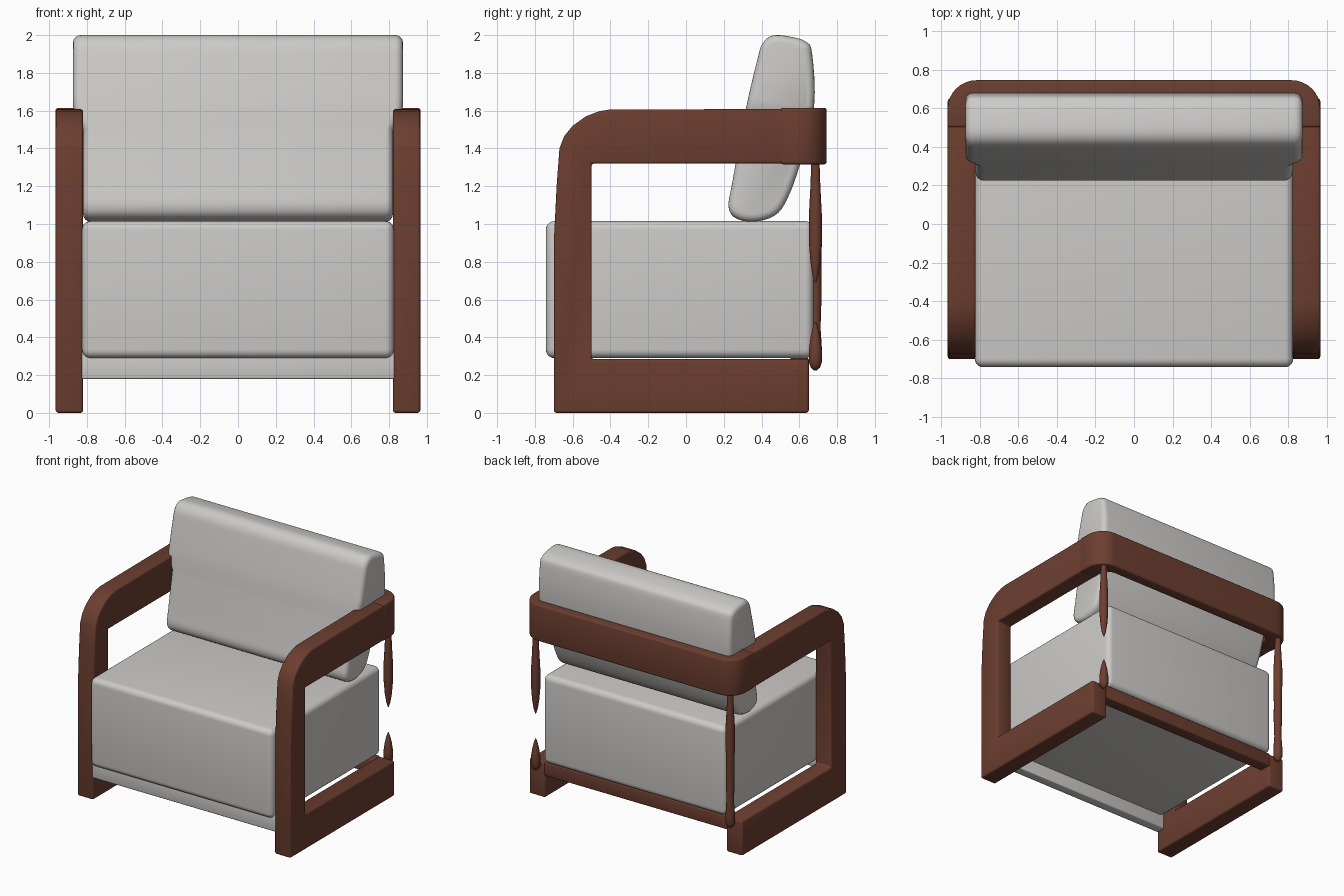
import bpy, bmesh, math
from mathutils import Vector

if "Cube" in bpy.data.objects:
    bpy.data.objects.remove(bpy.data.objects["Cube"])


def material(name, rgb):
    m = bpy.data.materials.new(name)
    m.diffuse_color = (*rgb, 1)
    m.use_nodes = True
    m.node_tree.nodes["Principled BSDF"].inputs["Base Color"].default_value = m.diffuse_color
    return m


WOOD = material("brown wood", (0.15, 0.048, 0.029))
FABRIC = material("light grey fabric", (0.61, 0.595, 0.575))


def finish(bm, name, mat, angle=35):
    bmesh.ops.recalc_face_normals(bm, faces=bm.faces)
    me = bpy.data.meshes.new(name)
    bm.to_mesh(me)
    bm.free()
    me.materials.append(mat)
    ob = bpy.data.objects.new(name, me)
    bpy.context.collection.objects.link(ob)
    bpy.ops.object.select_all(action='DESELECT')
    ob.select_set(True)
    bpy.context.view_layer.objects.active = ob
    bpy.ops.object.shade_smooth_by_angle(angle=math.radians(angle))
    return ob


def prism(pts, axis, lo, hi, bevel, segs=3, min_angle=40):
    """Extrude a 2D outline along x or z and round its sharp edges."""
    bm = bmesh.new()

    def ring(t):
        return [bm.verts.new((t, p, q) if axis == 'x' else (p, q, t)) for p, q in pts]
    a, b = ring(lo), ring(hi)
    bm.faces.new(a)
    bm.faces.new(b)
    for i in range(len(pts)):
        j = (i + 1) % len(pts)
        bm.faces.new((a[i], a[j], b[j], b[i]))
    bmesh.ops.recalc_face_normals(bm, faces=bm.faces)
    sharp = [e for e in bm.edges if e.calc_face_angle(0) > math.radians(min_angle)]
    bmesh.ops.bevel(bm, geom=sharp, offset=bevel, segments=segs, profile=0.5,
                    affect='EDGES', clamp_overlap=False)
    return bm


def rect(x0, x1, y0, y1):
    return [(x0, y0), (x1, y0), (x1, y1), (x0, y1)]


def smooth_loop(pts, n=4):
    """Closed Catmull-Rom curve through the points."""
    out, k = [], len(pts)
    for i in range(k):
        p0, p1, p2, p3 = (Vector(pts[(i + d) % k]) for d in (-1, 0, 1, 2))
        for s in range(n):
            t = s / n
            out.append(tuple(0.5 * (2 * p1 + (p2 - p0) * t + (2 * p0 - 5 * p1 + 4 * p2 - p3) * t * t
                                    + (3 * p1 - p0 - 3 * p2 + p3) * t ** 3)))
    return out


# Side frames: base, front post and arm in one C-shaped outline
side = [(-0.70, 0), (0.65, 0), (0.65, 0.285), (-0.50, 0.285), (-0.50, 1.32), (0.60, 1.32),
        (0.60, 1.61), (-0.41, 1.605), (-0.46, 1.597), (-0.53, 1.57), (-0.60, 1.52),
        (-0.645, 1.465), (-0.67, 1.40), (-0.685, 1.20), (-0.70, 0.90)]
for label, lo, hi in (("right", 0.82, 0.965), ("left", -0.965, -0.82)):
    finish(prism(side, 'x', lo, hi, 0.014), label + "_side_frame", WOOD)

# Back rail wrapping round both rear corners
half = [(0.822, 0.50), (0.966, 0.50)]
for i in range(9):
    a = math.radians(90 * i / 8)
    half.append((0.816 + 0.15 * math.cos(a), 0.595 + 0.15 * math.sin(a)))
inner = [(0.75 + 0.072 * math.cos(math.radians(a)), 0.578 + 0.072 * math.sin(math.radians(a)))
         for a in (90, 67, 45, 22, 0)]
outline = half + [(-x, y) for x, y in reversed(half)]
outline += [(-x, y) for x, y in reversed(inner)] + inner
finish(prism(outline, 'z', 1.316, 1.615, 0.014), "back_rail", WOOD)

# Lower rails under the seat
finish(prism(rect(0.55, 0.65, 0.18, 0.29), 'x', -0.83, 0.83, 0.008), "rear_base_rail", WOOD)
finish(prism(rect(-0.70, -0.62, 0.18, 0.32), 'x', -0.83, 0.83, 0.008), "front_panel", FABRIC)

# Seat cushion
finish(prism(rect(-0.742, 0.675, 0.29, 1.015), 'x', -0.825, 0.825, 0.045, 5),
       "seat_cushion", FABRIC)

# Back cushion: leaning rounded profile, a little wider above the arms
profile = smooth_loop([(0.225, 1.09), (0.245, 1.22), (0.315, 1.60), (0.375, 1.86), (0.405, 1.955),
                       (0.46, 1.998), (0.55, 1.992), (0.635, 1.965), (0.668, 1.90), (0.678, 1.62),
                       (0.605, 1.32), (0.535, 1.13), (0.47, 1.045), (0.36, 1.012), (0.265, 1.03)])
bm = prism(profile, 'x', -0.82, 0.82, 0.04, 4, 60)
for z in (1.5, 1.56, 1.62):
    bmesh.ops.bisect_plane(bm, geom=bm.verts[:] + bm.edges[:] + bm.faces[:],
                           plane_co=(0, 0, z), plane_no=(0, 0, 1))
for v in bm.verts:
    t = min(1, max(0, (v.co.z - 1.5) / 0.12))
    v.co.x *= 1 + 0.065 * t
finish(bm, "back_cushion", FABRIC, 50)


# Thin rear posts: the left one is whole, the right one is in two tapered pieces
def spindle(name, x, rows, y=0.685, n=14):
    bm = bmesh.new()
    rings = [[bm.verts.new((x + r * math.cos(math.tau * i / n), y + r * math.sin(math.tau * i / n), z))
              for i in range(n)] for z, r in rows]
    for a, b in zip(rings, rings[1:]):
        for i in range(n):
            j = (i + 1) % n
            bm.faces.new((a[i], a[j], b[j], b[i]))
    bm.faces.new(rings[0])
    bm.faces.new(rings[-1])
    finish(bm, name, WOOD, 60)


upper = [(1.34, 0.022), (1.2, 0.027), (1.05, 0.035), (0.9, 0.035)]
lower = [(0.33, 0.036), (0.27, 0.036), (0.24, 0.025), (0.225, 0.008)]
spindle("left_rear_post", -0.88, upper + [(0.75, 0.032), (0.6, 0.033), (0.45, 0.028)] + lower)
spindle("right_rear_post_top", 0.88, upper + [(0.8, 0.027), (0.73, 0.016), (0.69, 0.004)])
spindle("right_rear_post_foot", 0.88, [(0.48, 0.004), (0.45, 0.014), (0.4, 0.026)] + lower)
